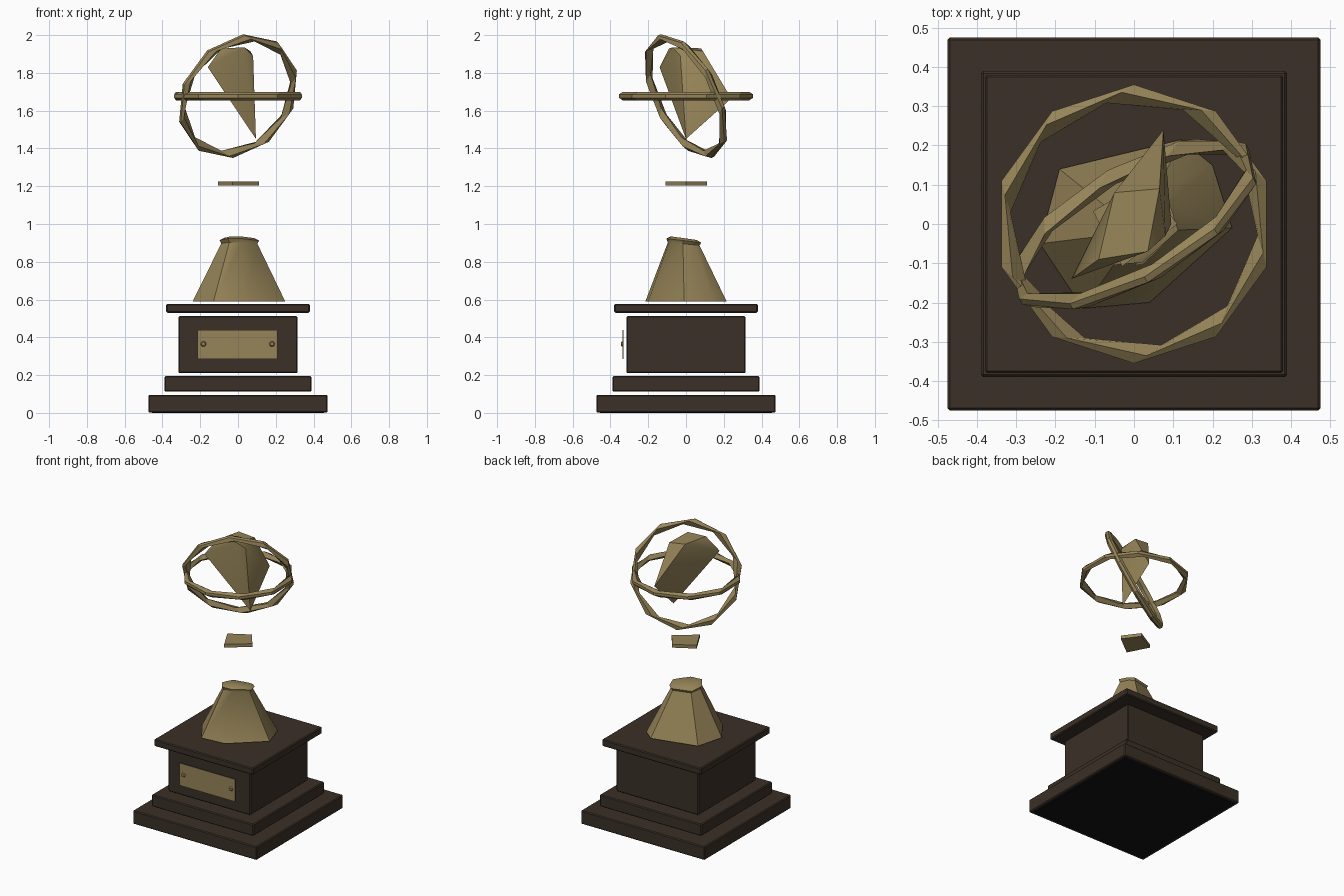
import bpy, bmesh, math
from mathutils import Vector, Matrix

if "Cube" in bpy.data.objects:
    bpy.data.objects.remove(bpy.data.objects["Cube"])


def material(name, rgb):
    m = bpy.data.materials.new(name)
    m.diffuse_color = (*rgb, 1)
    m.use_nodes = True
    m.node_tree.nodes["Principled BSDF"].inputs["Base Color"].default_value = m.diffuse_color
    return m


wood = material("dark wood", (0.043, 0.03, 0.02))
brass = material("aged brass", (0.31, 0.235, 0.10))
felt = material("black felt", (0.006, 0.006, 0.006))


def finish(bm, name, mat, angle=None):
    bmesh.ops.recalc_face_normals(bm, faces=bm.faces)
    me = bpy.data.meshes.new(name)
    bm.to_mesh(me)
    bm.free()
    ob = bpy.data.objects.new(name, me)
    bpy.context.collection.objects.link(ob)
    me.materials.append(mat)
    if angle:
        bpy.ops.object.select_all(action='DESELECT')
        ob.select_set(True)
        bpy.context.view_layer.objects.active = ob
        bpy.ops.object.shade_smooth_by_angle(angle=math.radians(angle))
    return ob


def box(name, mat, x, y, z, bevel=0.0):
    bm = bmesh.new()
    bmesh.ops.create_cube(bm, size=1)
    for v in bm.verts:
        v.co = Vector([(r[0] + r[1]) / 2 + c * (r[1] - r[0]) for r, c in zip((x, y, z), v.co)])
    if bevel:
        bmesh.ops.bevel(bm, geom=bm.edges[:], offset=bevel, segments=1, affect='EDGES')
    return finish(bm, name, mat)


def loft(name, mat, loops, closed=False, angle=None):
    """Skin equal-length point loops; closed joins last to first, otherwise caps."""
    bm = bmesh.new()
    rows = [[bm.verts.new(p) for p in lp] for lp in loops]
    n = len(rows[0])
    pairs = list(zip(rows, rows[1:])) + ([(rows[-1], rows[0])] if closed else [])
    for a, b in pairs:
        for i in range(n):
            j = (i + 1) % n
            bm.faces.new((a[i], a[j], b[j], b[i]))
    if not closed:
        bm.faces.new(rows[0])
        bm.faces.new(rows[-1])
    return finish(bm, name, mat, angle)


# Stepped wooden plinth: half width, bottom, top
for name, h, z0, z1 in (("plinth_foot", 0.475, 0.002, 0.095), ("plinth_step", 0.39, 0.113, 0.195),
                        ("plinth_block", 0.315, 0.21, 0.513), ("plinth_top", 0.38, 0.53, 0.577)):
    box(name, wood, (-h, h), (-h, h), (z0, z1), 0.006)
box("felt_pad", felt, (-0.455, 0.455), (-0.455, 0.455), (0.0, 0.004))

# Name plate and rivets, standing just off the front
box("plate", brass, (-0.215, 0.21), (-0.335, -0.33), (0.285, 0.44))
for side, x in (("left", -0.183), ("right", 0.18)):
    bm = bmesh.new()
    bmesh.ops.create_cone(bm, cap_ends=True, segments=8, radius1=0.016, radius2=0.01, depth=0.012,
                          matrix=Matrix.Translation((x, -0.339, 0.365)) @ Matrix.Rotation(math.pi / 2, 4, 'X'))
    finish(bm, "rivet_" + side, brass)

# Faceted tapering pedestal with a slightly tilted cap
base = [(-0.13, -0.215), (0.04, -0.2), (0.25, -0.01), (0.2, 0.15), (0.12, 0.215), (-0.19, 0.14), (-0.24, -0.05)]


def scaled(s, z, tilt=0.0):
    return [(x * s + 0.005, y * s - 0.012, z - tilt * y * s) for x, y in base]


loft("pedestal", brass, [[(x, y, 0.59) for x, y in base], scaled(0.39, 0.895, 0.1),
                         scaled(0.43, 0.912, 0.12), scaled(0.32, 0.925, 0.14)], angle=40)

# Floating collar
quad = [(-0.03, -0.108), (0.11, 0.0), (0.03, 0.11), (-0.105, 0.033)]
loft("collar", brass, [[(x, y, z) for x, y in quad] for z in (1.203, 1.226)])

# Two crossed orbit rings: faceted bands whose inner corners are twisted round
SECTION = [(0.355, 0.009, 0), (0.337, 0.022, 0.15), (0.316, 0.0, 0.35), (0.337, -0.022, 0.15), (0.355, -0.009, 0)]


def ring(name, u, v, n=10):
    u, v = Vector(u).normalized(), Vector(v).normalized()
    axis = u.cross(v).normalized()
    loops = []
    for i in range(n):
        loop = []
        for r, h, twist in SECTION:
            a = 2 * math.pi * (i + twist) / n
            loop.append(Vector((0, 0, 1.677)) + (u * math.cos(a) + v * math.sin(a)) * r + axis * h)
        loops.append(loop)
    loft(name, brass, loops, closed=True)


ring("level_ring", (0, 1, 0), (-1, 0, 0))
ring("tilted_ring", (0.086, -0.40, 0.914), (0.88, 0.455, 0.115))

# Wedge-shaped core inside the rings
bm = bmesh.new()
for p in ((-0.16, -0.14, 1.83), (-0.09, -0.09, 1.93), (0.035, -0.07, 1.935), (0.08, -0.03, 1.89),
          (-0.05, 0.08, 1.93), (0.065, 0.09, 1.915), (0.075, 0.24, 1.665), (0.095, 0.0, 1.45)):
    bm.verts.new(p)
bmesh.ops.convex_hull(bm, input=bm.verts[:])
finish(bm, "core", brass, angle=40)
